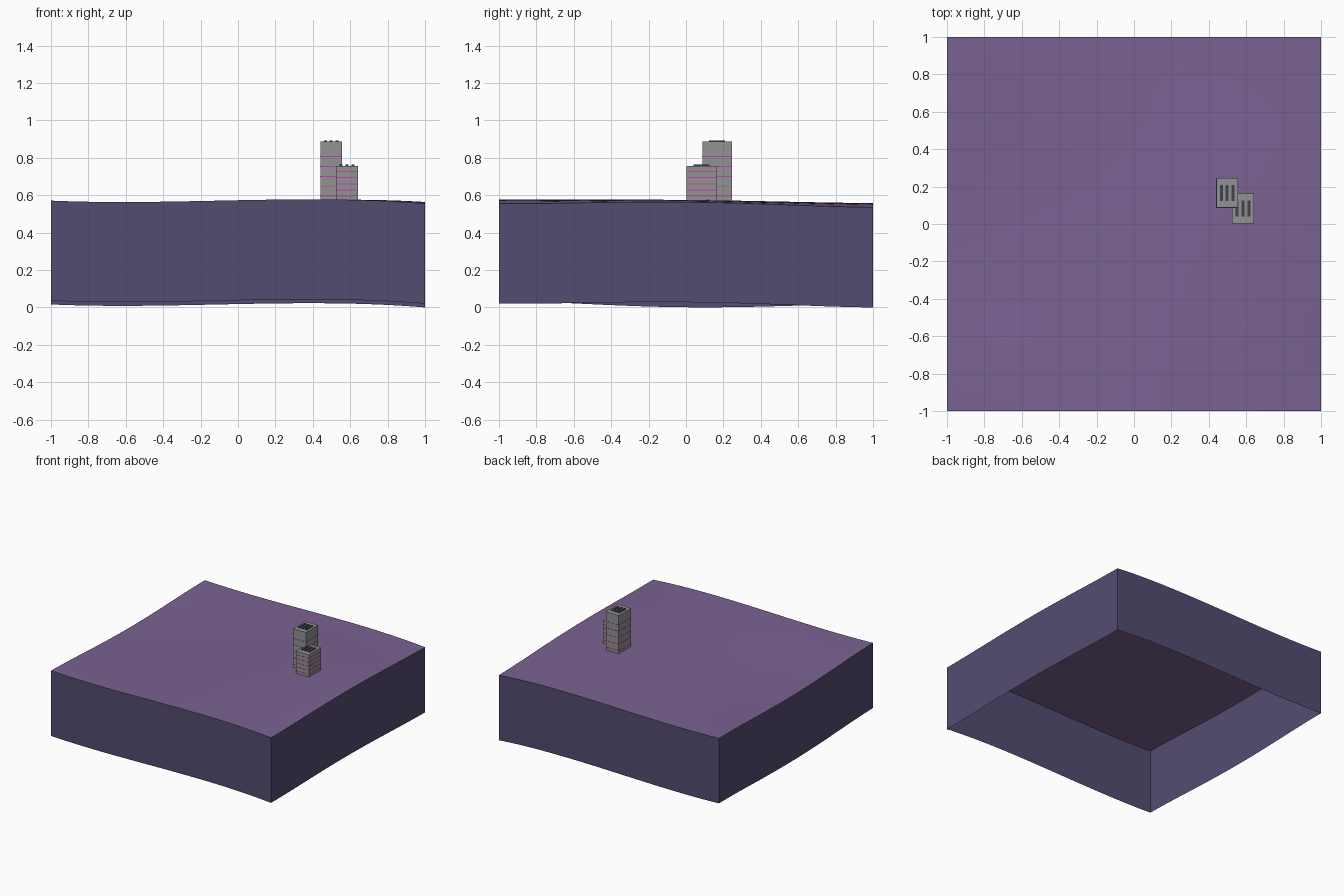
import bpy
import bmesh
from mathutils import Matrix, Vector

if "Cube" in bpy.data.objects:
    bpy.data.objects.remove(bpy.data.objects["Cube"], do_unlink=True)


def material(name, rgb):
    """Flat material from 0-255 display colour, stored as linear values."""
    linear = [(c / 255 / 12.92) if c < 11 else ((c / 255 + 0.055) / 1.055) ** 2.4 for c in rgb]
    mat = bpy.data.materials.new(name)
    mat.use_nodes = True
    mat.diffuse_color = (*linear, 1)
    mat.node_tree.nodes["Principled BSDF"].inputs["Base Color"].default_value = (*linear, 1)
    return mat


GROUND = material("purple ground", (122, 98, 146))
CLIFF = material("dark purple cliff", (84, 76, 114))
WALL = material("grey concrete", (145, 147, 147))
GLOW = material("magenta strip", (200, 60, 180))
VENT = material("dark vent", (66, 64, 84))
DEPTH = 0.535


def ground_height(x, y):
    """Gentle rolling surface, measured above the lowest skirt corner."""
    along_x = 0.028 + 0.02 * x - 0.01 * x ** 2 - 0.028 * x ** 3
    swell = (0.0215 * x - 0.0035) * (1 - y * y) ** 2
    return along_x - 0.01 * y + swell


def finish(bm, name, mats):
    mesh = bpy.data.meshes.new(name)
    bm.to_mesh(mesh)
    bm.free()
    for mat in mats:
        mesh.materials.append(mat)
    obj = bpy.data.objects.new(name, mesh)
    bpy.context.collection.objects.link(obj)
    return obj


def add_box(bm, low, high):
    low, high = Vector(low), Vector(high)
    size = high - low
    bmesh.ops.create_cube(bm, size=1, matrix=Matrix.Translation((low + high) / 2)
                          @ Matrix.Diagonal((*size, 1)))


def build_ground():
    """Wavy sheet with its border extruded down into an open-bottomed skirt."""
    bm = bmesh.new()
    bmesh.ops.create_grid(bm, x_segments=32, y_segments=32, size=1)
    for v in bm.verts:
        v.co.z = ground_height(v.co.x, v.co.y) + DEPTH
    border = [e for e in bm.edges if e.is_boundary]
    skirt = bmesh.ops.extrude_edge_only(bm, edges=border)["geom"]
    for item in skirt:
        if isinstance(item, bmesh.types.BMVert):
            item.co.z -= DEPTH
    # Point normals outward and colour the upright faces as cliff
    for f in bm.faces:
        f.normal_update()
        middle = f.calc_center_median()
        upright = abs(f.normal.z) < 0.5
        outward = Vector((middle.x, middle.y, 0)) if upright else Vector((0, 0, 1))
        if f.normal.dot(outward) < 0:
            f.normal_flip()
        f.material_index = int(upright)
    obj = finish(bm, "ground_block", [GROUND, CLIFF])
    bpy.ops.object.select_all(action="DESELECT")
    obj.select_set(True)
    bpy.context.view_layer.objects.active = obj
    bpy.ops.object.shade_smooth_by_angle()


def build_tower(name, x, y, top, first_strip, spacing, strips):
    """Square-cut tower with glowing floor strips and three roof vents."""
    hx, hy, lip = 0.058, 0.079, 0.0012
    bm = bmesh.new()
    add_box(bm, (x - hx, y - hy, 0.572), (x + hx, y + hy, top))
    finish(bm, name + "_walls", [WALL])

    bm = bmesh.new()
    for i in range(strips):
        z = first_strip - i * spacing
        add_box(bm, (x - hx - lip, y - hy - lip, z - 0.0025),
                (x + hx + lip, y + hy + lip, z + 0.0025))
    finish(bm, name + "_floor_strips", [GLOW])

    bm = bmesh.new()
    for i in (-1, 0, 1):
        vx = x + i * 0.031
        add_box(bm, (vx - 0.008, y - 0.042, top - 0.002), (vx + 0.008, y + 0.042, top + 0.007))
    finish(bm, name + "_roof_vents", [VENT])


build_ground()
build_tower("tall_tower", 0.498, 0.166, 0.886, 0.807, 0.053, 5)
build_tower("short_tower", 0.583, 0.083, 0.757, 0.727, 0.033, 5)
